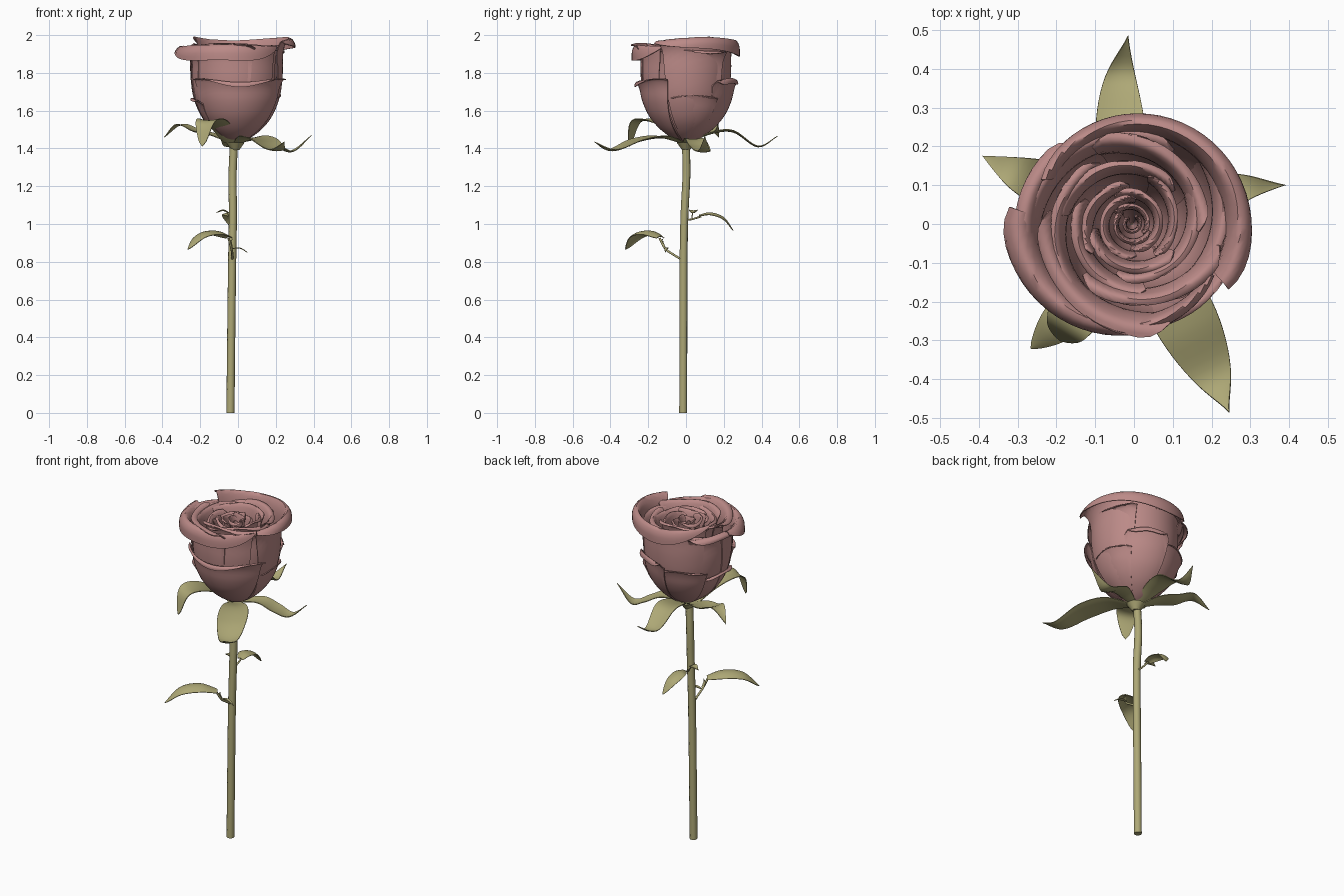
import bpy
import math
import random
from mathutils import Vector

random.seed(4)
old = bpy.data.objects.get("Cube")
if old:
    bpy.data.objects.remove(old, do_unlink=True)


def material(name, rgb):
    mat = bpy.data.materials.new(name)
    mat.use_nodes = True
    mat.diffuse_color = (*rgb, 1)
    mat.node_tree.nodes["Principled BSDF"].inputs["Base Color"].default_value = (*rgb, 1)
    return mat


PINK = material("dusty pink", (0.50, 0.255, 0.245))
GREEN = material("olive green", (0.42, 0.39, 0.18))
BASE_Z = 1.43


def along(points, t):
    """Smooth point at t (0..1) on a curve through the points."""
    n = len(points) - 1
    i = min(int(t * n), n - 1)
    f = t * n - i
    b, c = points[i], points[i + 1]
    a = points[i - 1] if i > 0 else b * 2 - c
    d = points[i + 2] if i + 2 <= n else c * 2 - b
    return 0.5 * (2 * b + (c - a) * f + (2 * a - 5 * b + 4 * c - d) * f ** 2
                  + (3 * b - a - 3 * c + d) * f ** 3)


def sheet(name, point, nu, nv, mat, thickness):
    """Thin smooth surface from point(u, v), u in -1..1 and v in 0..1."""
    verts = [point(2 * i / nu - 1, j / nv) for j in range(nv + 1) for i in range(nu + 1)]
    row = nu + 1
    faces = [(j * row + i, j * row + i + 1, (j + 1) * row + i + 1, (j + 1) * row + i)
             for j in range(nv) for i in range(nu)]
    mesh = bpy.data.meshes.new(name)
    mesh.from_pydata(verts, [], faces)
    mesh.materials.append(mat)
    obj = bpy.data.objects.new(name, mesh)
    bpy.context.collection.objects.link(obj)
    mod = obj.modifiers.new("thickness", 'SOLIDIFY')
    mod.thickness = thickness
    mod.offset = 0
    bpy.ops.object.select_all(action='DESELECT')
    obj.select_set(True)
    bpy.context.view_layer.objects.active = obj
    bpy.ops.object.modifier_apply(modifier=mod.name)
    bpy.ops.object.shade_smooth_by_angle(angle=math.radians(50))


def cup(height):
    """Relative radius of the flower at a height above its base."""
    return (1 - (1 - min(height / 0.55, 1)) ** 4) ** 0.78


def petal(name, angle, half, radius, top, flare=0.03, curl=0.02, rounding=0.15,
          spiral=0.04, wave=0.01, peak=0.0, tilt=0.0, open_edge=0.0):
    """Cupped petal round the flower axis; the lip rolls out and fades at its ends."""
    h = top - BASE_Z
    path = [Vector((radius * cup(f * h) + 0.004, 0, f * h))
            for f in (0, 0.04, 0.12, 0.25, 0.45, 0.68, 0.88)]
    rim = radius * cup(h) + 0.004
    path += [Vector((rim + flare * 0.5, 0, h)), Vector((rim + flare, 0, h - curl * 0.35)),
             Vector((rim + flare * 1.05, 0, h - curl))]

    def point(u, v):
        p = along(path, v * (1 - rounding * abs(u) ** 3))
        a = math.radians(angle + half * u * (0.8 + 0.2 * v))
        lip = max(p.x - rim, 0)
        r = p.x * (1 + spiral * u + open_edge * v * (u * u - 0.3)) + lip * tilt * u
        z = BASE_Z + p.z + wave * v ** 4 * math.cos(4 * (u - peak))
        return (r * math.cos(a) - 0.006, r * math.sin(a), z)

    sheet(name, point, max(12, int(half / 3)), 27, PINK, 0.005)


def blade(name, points, width, cupping=0.15, start=0.12, power=1.15):
    """Pointed leaf following a path, cupped across its width."""
    path = [Vector(p) for p in points]
    way = path[-1] - path[0]
    side = Vector((-way.y, way.x, 0)).normalized()

    def point(u, v):
        w = width / 2 * max(math.sin(math.pi * (start + (1 - start) * v)), 0) ** power
        return along(path, v) + side * (u * w) + Vector((0, 0, cupping * w * (u * u - 0.4)))

    sheet(name, point, 8, 24, GREEN, 0.004)


def tube(name, points, radius):
    """Round stalk through the points."""
    curve = bpy.data.curves.new(name, 'CURVE')
    curve.dimensions = '3D'
    curve.bevel_depth = radius
    curve.bevel_resolution = 3
    curve.use_fill_caps = True
    spline = curve.splines.new('POLY')
    path = [Vector(p) for p in points]
    steps = 4 * (len(path) - 1)
    spline.points.add(steps)
    for i, p in enumerate(spline.points):
        p.co = (*along(path, i / steps), 1)
    spline.use_smooth = True
    curve.materials.append(GREEN)
    obj = bpy.data.objects.new(name, curve)
    bpy.context.collection.objects.link(obj)


# Large outer petals with rolled lips
petal("front_petal", 250, 78, 0.238, 1.945, 0.05, 0.085, 0.16, -0.02, 0.008, 0, -0.7)
petal("back_petal", 60, 94, 0.236, 1.978, 0.048, 0.075, 0.16, -0.02, 0.02, -0.4, -0.4)
petal("left_petal", 172, 46, 0.236, 1.925, 0.055, 0.03, 0.2, 0.05, 0.012)

# Short petals hugging the outside
petal("low_front_petal", 274, 66, 0.25, 1.755, 0.022, 0.01, 0.1, 0.0, -0.02, 0, 0.3)
petal("low_left_petal", 180, 38, 0.24, 1.66, 0.02, 0.01, 0.3)
petal("low_right_petal", 8, 38, 0.237, 1.675, 0.01, 0.0, 0.25)
petal("low_side_petal", 66, 30, 0.25, 1.765, 0.018, 0.03, 0.3)
petal("low_back_petal", 112, 40, 0.244, 1.71, 0.015, 0.0, 0.25)

# Inner whorls tightening toward the middle: radius, petal count, top height
whorls = [(0.207, 3, 1.935), (0.168, 3, 1.935), (0.13, 3, 1.93), (0.094, 3, 1.925),
          (0.06, 2, 1.92), (0.034, 2, 1.912), (0.012, 1, 1.905)]
for k, (radius, count, top) in enumerate(whorls):
    for i in range(count):
        petal(f"inner_petal_{k + 1}_{i + 1}",
              k * 47 + i * 360 / count + random.uniform(-14, 14),
              min(200 / count, 165) + random.uniform(-8, 8),
              radius * random.uniform(0.96, 1.04), top + random.uniform(-0.025, 0.015),
              0.004 + radius * random.uniform(0.16, 0.26), 0.006, 0.24,
              0.13, 0.012, random.uniform(-0.6, 0.6), 0, 0.10)

# Sepals
blade("back_sepal", [(-0.02, 0.02, 1.43), (-0.03, 0.13, 1.48), (-0.035, 0.25, 1.49),
                     (-0.035, 0.38, 1.41), (-0.015, 0.485, 1.465)], 0.13)
blade("left_sepal", [(-0.04, 0.01, 1.43), (-0.13, 0.06, 1.47), (-0.22, 0.1, 1.49),
                     (-0.31, 0.135, 1.525), (-0.39, 0.175, 1.46)], 0.125, power=1.0)
blade("right_sepal", [(0, 0, 1.43), (0.12, 0.04, 1.45), (0.21, 0.07, 1.41),
                      (0.29, 0.095, 1.385), (0.39, 0.1, 1.47)], 0.11)
blade("front_right_sepal", [(0, -0.02, 1.43), (0.07, -0.13, 1.46), (0.14, -0.26, 1.44),
                            (0.205, -0.39, 1.39), (0.245, -0.485, 1.435)], 0.165)
blade("front_left_sepal", [(-0.04, -0.02, 1.43), (-0.09, -0.1, 1.51), (-0.14, -0.2, 1.55),
                           (-0.175, -0.27, 1.53), (-0.19, -0.3, 1.41)], 0.145, power=0.6)

# Stem and the swelling under the flower
tube("stem", [(-0.04, -0.015, 0), (-0.036, -0.014, 0.4), (-0.031, -0.013, 0.8),
              (-0.027, -0.008, 1.05), (-0.029, 0.002, 1.25), (-0.022, 0.0, 1.42)], 0.0215)
bpy.ops.mesh.primitive_cone_add(vertices=24, radius1=0.021, radius2=0.05, depth=0.04,
                                location=(-0.014, 0, 1.412))
hip = bpy.context.object
hip.name = "flower_base"
hip.data.materials.append(GREEN)
bpy.ops.object.shade_smooth_by_angle(angle=math.radians(50))

# Lower leaf with its stalk and small bracts
tube("lower_leaf_stalk", [(-0.03, -0.02, 0.81), (-0.03, -0.07, 0.84), (-0.035, -0.11, 0.87),
                          (-0.05, -0.14, 0.925)], 0.006)
blade("lower_leaf", [(-0.045, -0.135, 0.93), (-0.12, -0.19, 0.955), (-0.2, -0.26, 0.94),
                     (-0.265, -0.32, 0.865)], 0.115, -0.35, power=0.8)
blade("lower_bract", [(-0.03, -0.1, 0.87), (0.01, -0.105, 0.872), (0.05, -0.11, 0.85)], 0.02)
blade("lower_bract_small", [(-0.03, -0.11, 0.875), (-0.04, -0.12, 0.9),
                            (-0.03, -0.125, 0.92)], 0.015)

# Upper leaf with its stalk and small bract
tube("upper_leaf_stalk", [(-0.026, -0.01, 1.02), (-0.03, 0.03, 1.025),
                          (-0.035, 0.08, 1.04)], 0.005)
blade("upper_leaf", [(-0.035, 0.07, 1.045), (-0.045, 0.13, 1.055), (-0.04, 0.2, 1.03),
                     (-0.02, 0.25, 0.965)], 0.08, -0.3, power=0.8)
tube("upper_bract_stalk", [(-0.03, 0.03, 1.025), (-0.06, 0.035, 1.06)], 0.003)
blade("upper_bract", [(-0.05, 0.035, 1.06), (-0.08, 0.04, 1.072), (-0.115, 0.045, 1.06)], 0.045)
